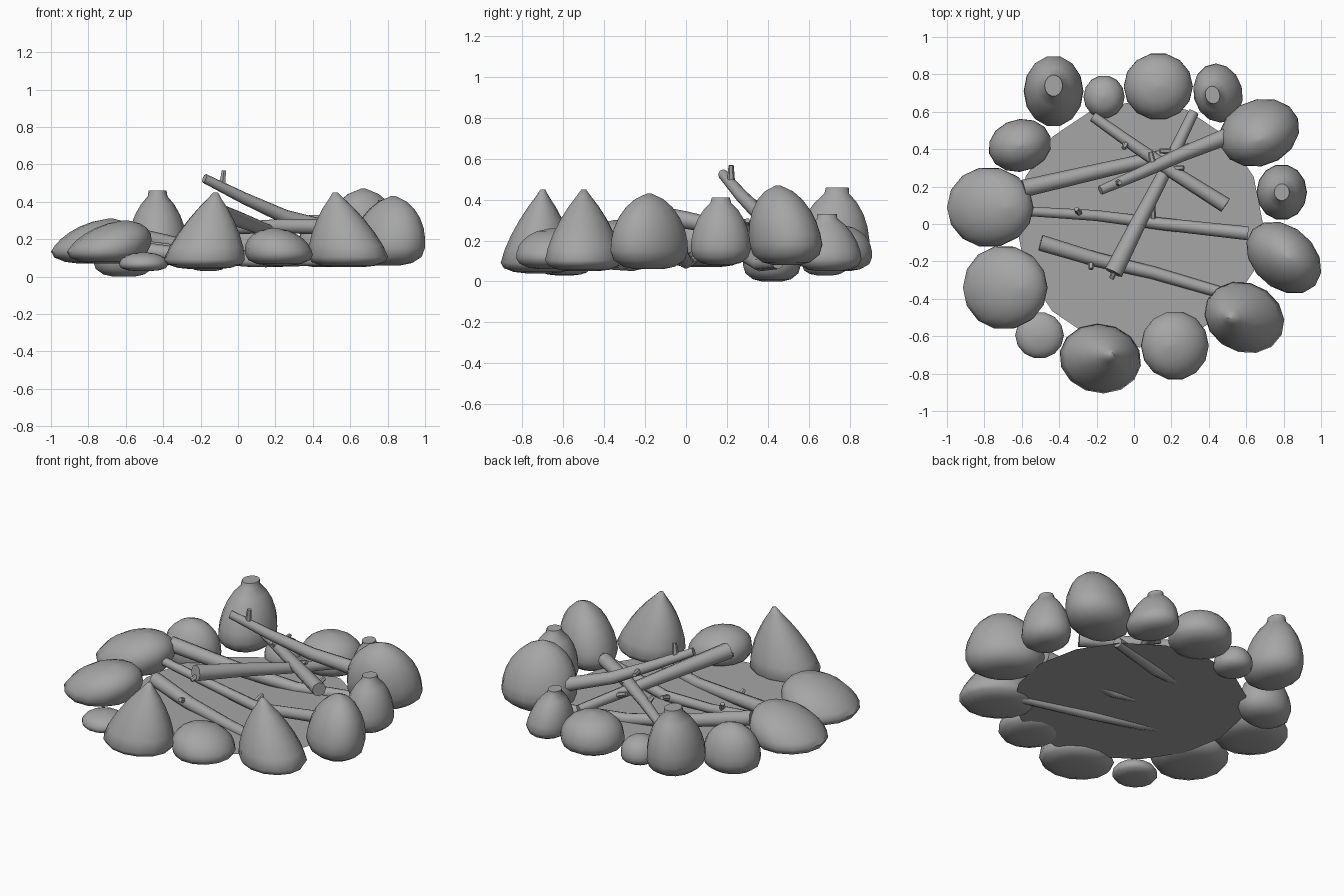
import bpy, bmesh, math
from mathutils import Vector

if "Cube" in bpy.data.objects:
    bpy.data.objects.remove(bpy.data.objects["Cube"])

# One dark grey for the whole fire pit
GREY = bpy.data.materials.new("dark_grey")
GREY.diffuse_color = (0.38, 0.38, 0.38, 1)
GREY.use_nodes = True
GREY.node_tree.nodes["Principled BSDF"].inputs["Base Color"].default_value = GREY.diffuse_color


def loft(name, rings, angle):
    """Skin a stack of closed rings, cap both ends and shade smooth."""
    bm = bmesh.new()
    vs = [[bm.verts.new(p) for p in r] for r in rings]
    n = len(vs[0])
    for a, b in zip(vs, vs[1:]):
        for i in range(n):
            j = (i + 1) % n
            bm.faces.new((a[i], a[j], b[j], b[i]))
    bm.faces.new(vs[0][::-1])
    bm.faces.new(vs[-1])
    bmesh.ops.recalc_face_normals(bm, faces=bm.faces)
    me = bpy.data.meshes.new(name)
    bm.to_mesh(me)
    bm.free()
    me.materials.append(GREY)
    ob = bpy.data.objects.new(name, me)
    bpy.context.collection.objects.link(ob)
    bpy.ops.object.select_all(action='DESELECT')
    bpy.context.view_layer.objects.active = ob
    ob.select_set(True)
    bpy.ops.object.shade_smooth_by_angle(angle=math.radians(angle))
    return ob


def stone(name, cx, cy, rx, ry, rot, z0, z1, ax, ay, peak, sides=14):
    """Stone: flattish underside, then a dome (peak 0) to cone (peak 1) with an offset apex."""
    zw = z0 + (z1 - z0) * (0.30 - 0.22 * peak)
    c, s = math.cos(math.radians(rot)), math.sin(math.radians(rot))
    cap = 0.3 if 0.3 <= peak < 0.5 else 0.06
    ea, eb = 2.4 - 1.3 * peak, 0.5 + 0.45 * peak

    def ring(f, z, t):
        pts = []
        for i in range(sides):
            a = 2 * math.pi * i / sides
            x, y = f * rx * math.cos(a), f * ry * math.sin(a)
            pts.append((cx + x * c - y * s + ax * t, cy + x * s + y * c + ay * t, z))
        return pts

    rings = []
    for k in range(4):
        h = math.radians(30 * k)
        rings.append(ring(max(math.sin(h) ** 0.6, 0.35), zw - (zw - z0) * math.cos(h), 0))
    for t in (0.18, 0.38, 0.58, 0.76, 0.9, 1.0):
        rings.append(ring(max((1 - t ** ea) ** eb, cap), zw + (z1 - zw) * t, t))
    return loft(name, rings, 60)


# Ring of stones: cx, cy, rx, ry, rot, z0, z1, apex dx, apex dy, peak
STONES = [
    (-.43, .71, .16, .19, 0, .06, .46, .0, .03, .35),
    (-.16, .68, .11, .115, 0, .03, .19, 0, 0, 0),
    (.13, .735, .185, .18, 0, .05, .28, 0, 0, 0),
    (.45, .70, .13, .16, 15, .05, .33, -.03, -.01, .4),
    (.67, .49, .22, .175, 20, .08, .47, 0, -.04, .2),
    (.79, .17, .135, .15, 0, .08, .41, 0, 0, .3),
    (.80, -.18, .225, .165, -42, .06, .43, .03, 0, .25),
    (.59, -.50, .22, .185, -25, .05, .45, -.07, 0, .75),
    (.22, -.65, .18, .185, 0, .06, .26, -.03, 0, .1),
    (-.18, -.72, .22, .185, -10, .04, .45, .06, .02, .8),
    (-.505, -.595, .13, .125, 0, .03, .13, 0, 0, 0),
    (-.70, -.34, .215, .225, 0, .07, .30, .1, 0, .15),
    (-.78, .09, .22, .215, 0, .07, .31, .1, 0, .15),
    (-.61, .42, .17, .14, 15, 0, .29, 0, 0, .1),
]
for i, row in enumerate(STONES):
    stone(f"stone_{i + 1}", *row)

# Flat fire bed under the logs
bpy.ops.mesh.primitive_circle_add(vertices=16, radius=0.66, fill_type='NGON',
                                  location=(0.03, 0.0, 0.08))
bpy.context.object.name = "fire_bed"
bpy.context.object.data.materials.append(GREY)


def log(name, pts, r0, r1, twigs=(), sides=8):
    """Tapered log along a path, with short twig stubs (fraction, direction)."""
    P = [Vector(p) for p in pts]
    d = (P[-1] - P[0]).normalized()
    u = d.cross(Vector((0, 0, 1)))
    u = u.normalized() if u.length > 1e-3 else Vector((1, 0, 0))
    v = u.cross(d)
    n = len(P) - 1
    rings = []
    for k, p in enumerate(P):
        r = r0 + (r1 - r0) * k / n
        rings.append([p + r * (math.cos(2 * math.pi * i / sides) * u +
                               math.sin(2 * math.pi * i / sides) * v) for i in range(sides)])
    loft(name, rings, 50)
    for k, (f, off) in enumerate(twigs):
        s = min(int(f * n), n - 1)
        b = P[s].lerp(P[s + 1], f * n - s)
        log(f"{name}_twig_{k + 1}", [b, b + Vector(off)], 0.02, 0.013, sides=6)


# Crossed logs, lowest first
log("log_low_front", [(-.50, -.10, .14), (-.2, -.19, .105), (.1, -.26, .085), (.58, -.40, .09)],
    .043, .03, [(.3, (0, -.06, .03))])
log("log_low_middle", [(-.60, .07, .18), (-.2, .045, .125), (.15, .0, .095), (.61, -.05, .18)],
    .025, .037, [(.26, (-.02, .03, .06)), (.62, (.0, .09, .03))])
log("log_low_back", [(-.59, .19, .225), (-.2, .28, .14), (.15, .36, .085), (.5, .45, .09)],
    .047, .03, [(.75, (.02, .1, .04))])
log("log_cross_back", [(-.22, .575, .24), (0, .42, .26), (.22, .27, .27), (.49, .10, .265)],
    .028, .042, [(.28, (-.02, -.04, .04)), (.6, (.09, .0, .03))])
log("log_cross_middle", [(-.11, -.26, .345), (.02, .0, .30), (.15, .25, .25), (.32, .60, .19)],
    .05, .028, [(.05, (-.03, -.07, -.03)), (.8, (-.08, .0, .03))])
log("log_raised", [(-.18, .18, .525), (.03, .27, .42), (.25, .37, .32), (.5, .47, .25)],
    .025, .045, [(.15, (.01, .0, .09)), (.45, (-.02, .08, .0))])
